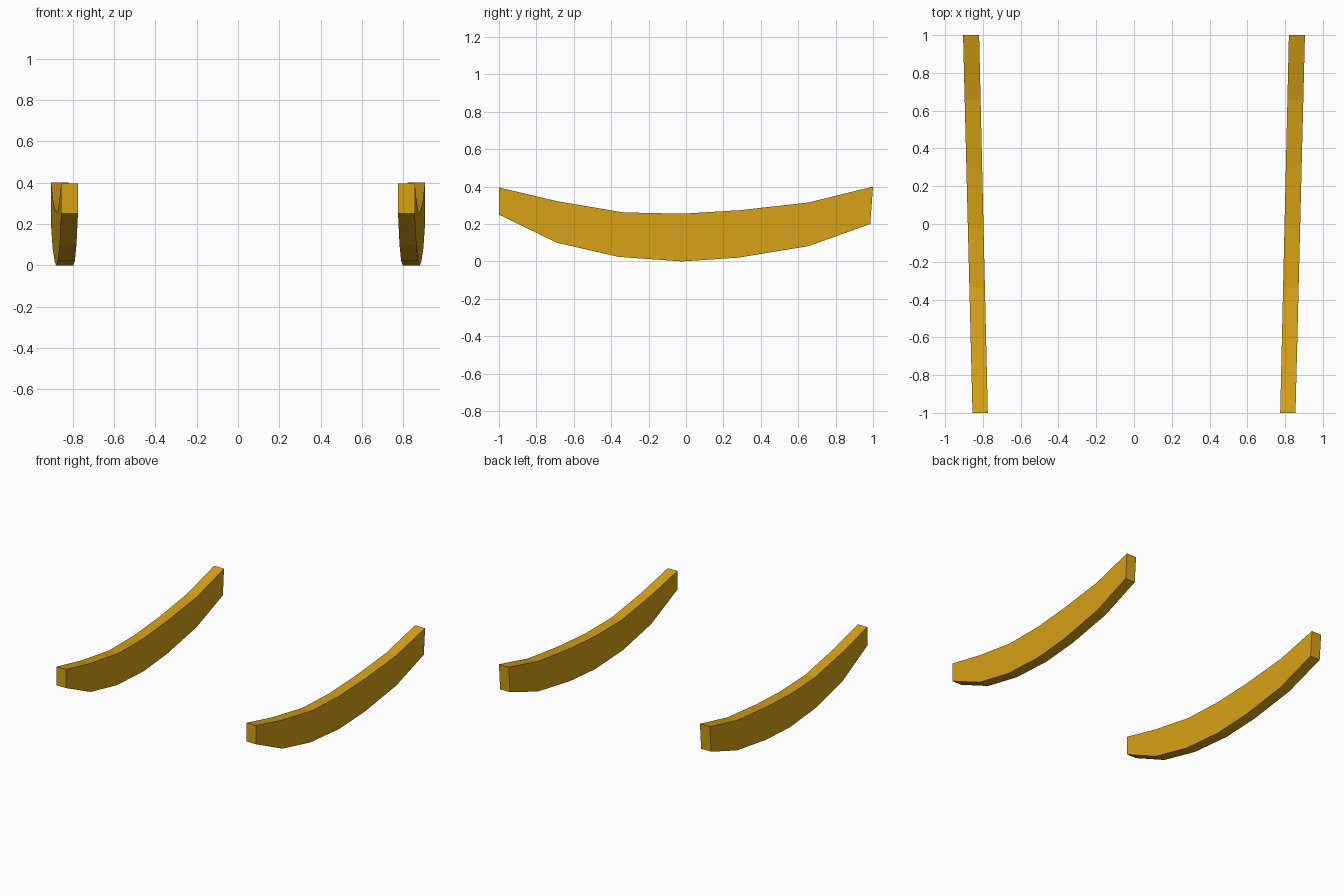
import bpy
import bmesh

cube = bpy.data.objects.get("Cube")
if cube:
    bpy.data.objects.remove(cube, do_unlink=True)

# Golden wood
wood = bpy.data.materials.new("golden_wood")
wood.use_nodes = True
colour = (0.68, 0.36, 0.008, 1)
wood.diffuse_color = colour
wood.node_tree.nodes["Principled BSDF"].inputs["Base Color"].default_value = colour

# Side profile as (y, z) points, front to back
TOP = [(-1, .395), (-.69, .322), (-.335, .262), (-.02, .255),
       (.29, .274), (.655, .315), (1, .40)]
BOTTOM = [(-1, .25), (-.69, .10), (-.36, .024), (-.02, 0),
          (.28, .02), (.655, .082), (.985, .20)]


def rocker(name, side):
    """Curved runner whose rear splays outward; side is +1 or -1."""
    bm = bmesh.new()
    rings = []
    for top, bottom in zip(TOP, BOTTOM):
        ring = []
        for (y, z), edge in ((bottom, 0), (top, 0), (top, 1), (bottom, 1)):
            inner = .797 + .023 * y
            outer = .880 + .025 * y
            ring.append(bm.verts.new((side * (outer if edge else inner), y, z)))
        rings.append(ring)
    for a, b in zip(rings, rings[1:]):
        for i in range(4):
            j = (i + 1) % 4
            bm.faces.new((a[i], a[j], b[j], b[i]))
    bm.faces.new(rings[0])
    bm.faces.new(rings[-1])
    bmesh.ops.recalc_face_normals(bm, faces=bm.faces)
    mesh = bpy.data.meshes.new(name)
    bm.to_mesh(mesh)
    bm.free()
    mesh.materials.append(wood)
    obj = bpy.data.objects.new(name, mesh)
    bpy.context.collection.objects.link(obj)


# Matching pair of rockers
rocker("left_rocker", 1)
rocker("right_rocker", -1)
